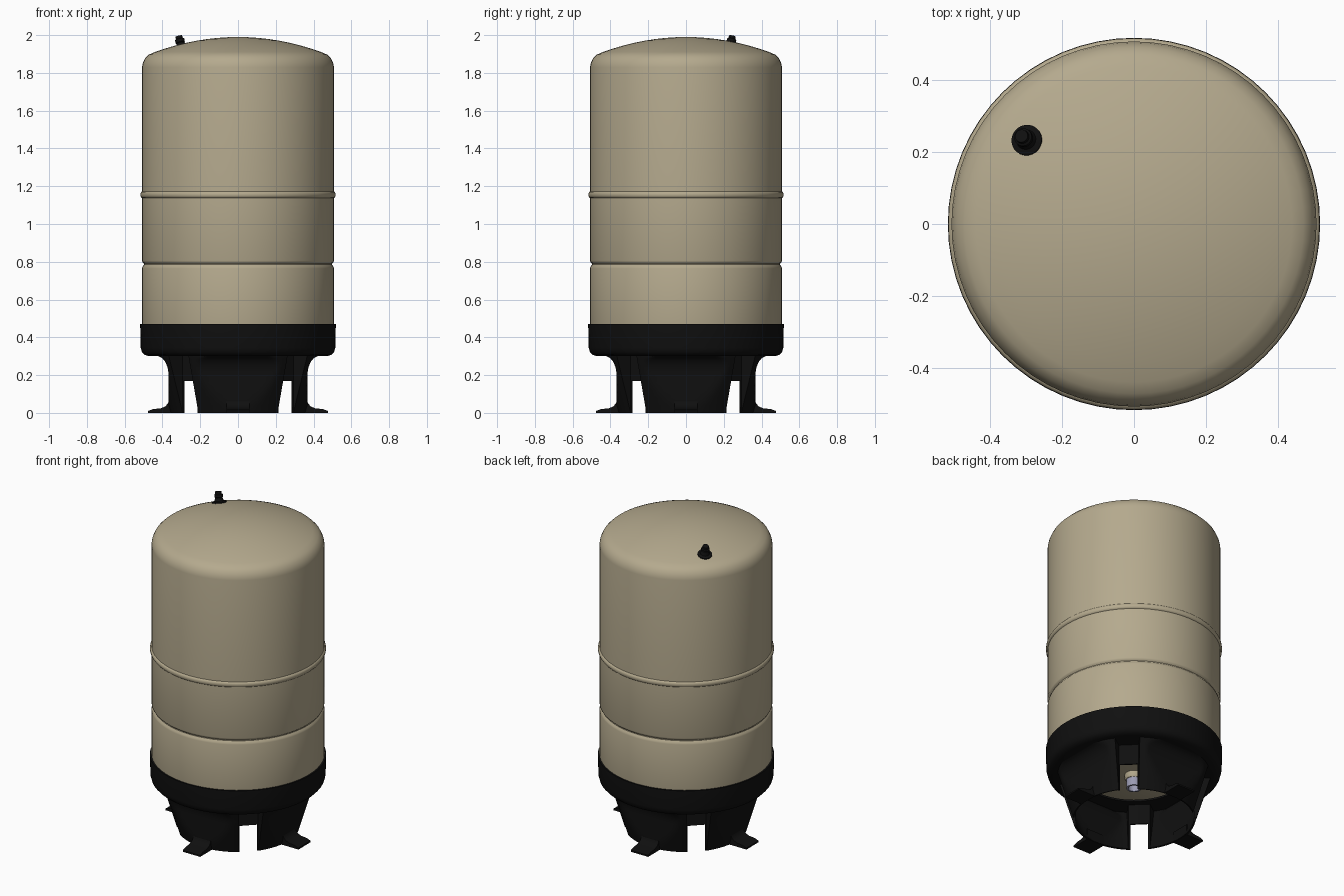
import bpy, bmesh, math
from mathutils import Vector

if "Cube" in bpy.data.objects:
    bpy.data.objects.remove(bpy.data.objects["Cube"])


def material(name, rgb):
    m = bpy.data.materials.new(name)
    m.diffuse_color = (*rgb, 1)
    m.use_nodes = True
    m.node_tree.nodes["Principled BSDF"].inputs["Base Color"].default_value = m.diffuse_color
    return m


BEIGE = material("beige_paint", (0.46, 0.40, 0.27))
BLACK = material("black_plastic", (0.005, 0.005, 0.005))
STEEL = material("steel", (0.33, 0.33, 0.45))


def make(name, bm, mat):
    bmesh.ops.remove_doubles(bm, verts=bm.verts, dist=1e-5)
    bmesh.ops.recalc_face_normals(bm, faces=bm.faces)
    me = bpy.data.meshes.new(name)
    bm.to_mesh(me)
    bm.free()
    ob = bpy.data.objects.new(name, me)
    bpy.context.collection.objects.link(ob)
    if mat:
        me.materials.append(mat)
    return ob


def activate(ob):
    bpy.ops.object.select_all(action='DESELECT')
    ob.select_set(True)
    bpy.context.view_layer.objects.active = ob


def smooth(ob, angle=35):
    activate(ob)
    bpy.ops.object.shade_smooth_by_angle(angle=math.radians(angle))


def lathe(name, profile, mat, seg=64, closed=False):
    bm = bmesh.new()
    rings = [[bm.verts.new((r * math.cos(2 * math.pi * i / seg),
                            r * math.sin(2 * math.pi * i / seg), z))
              for i in range(seg)] for r, z in profile]
    pairs = list(zip(rings, rings[1:]))
    if closed:
        pairs.append((rings[-1], rings[0]))
    for a, b in pairs:
        for i in range(seg):
            j = (i + 1) % seg
            bm.faces.new((a[i], a[j], b[j], b[i]))
    bmesh.ops.dissolve_degenerate(bm, dist=1e-6, edges=bm.edges)
    ob = make(name, bm, mat)
    smooth(ob)
    return ob


def prism(bm, outline, half_width, angle):
    """Extrude a (radius, z) outline sideways and turn it about z."""
    c, s = math.cos(angle), math.sin(angle)
    sides = [[bm.verts.new((x * c - w * s, x * s + w * c, z)) for x, z in outline]
             for w in (-half_width, half_width)]
    n = len(outline)
    bm.faces.new(sides[0])
    bm.faces.new(sides[1][::-1])
    for i in range(n):
        j = (i + 1) % n
        bm.faces.new((sides[0][i], sides[0][j], sides[1][j], sides[1][i]))


# Tank: domed ends, rolled groove and raised bead
cap = [(r, 1.99 - r * r / 2.44) for r in [0.055 * i for i in range(9)]]
cap += [(0.472, 1.897), (0.492, 1.877), (0.504, 1.852), (0.508, 1.83)]
bottom = [(r, 2.29 - z) for r, z in cap]
groove = [(0.508, 0.765), (0.505, 0.775), (0.497, 0.785), (0.497, 0.79),
          (0.505, 0.797), (0.508, 0.806)]
bead = [(0.508, 1.138), (0.513, 1.141), (0.517, 1.149), (0.517, 1.161),
        (0.513, 1.169), (0.508, 1.172)]
lathe("tank", bottom + groove + bead + cap[::-1], BEIGE)

# Base band: cup that holds the tank bottom
lathe("base_band", [(0.506, 0.47), (0.518, 0.47), (0.515, 0.345), (0.509, 0.322),
                    (0.495, 0.307), (0.47, 0.30), (0.31, 0.30), (0.31, 0.312),
                    (0.465, 0.312), (0.49, 0.325), (0.506, 0.36)], BLACK, closed=True)


# Stand skirt: cone with flat recesses at the feet and channels at the arches
def skirt_radius(d, z):
    t = max(0, (z - 0.2) / 0.1)
    flat = 0.368 + 0.06 * (1 - math.sqrt(max(0, 1 - t * t)))
    r = min(0.36 + 0.3 * z, flat / math.cos(math.radians(45 - abs(d))))
    if abs(d) < 9.3:
        r = min(r, 0.357 / math.cos(math.radians(d)))
    return r


half = [9.2, 9.4] + [11 + 2 * i for i in range(17)]
offsets = [-d for d in half[::-1]] + [-4.5, 0, 4.5] + half
columns = [(q * 90 + 45 + d, d) for q in range(4) for d in offsets]
levels = [0, 0.04, 0.08, 0.12, 0.16, 0.2, 0.22, 0.24, 0.26, 0.275, 0.288, 0.296, 0.302]
bm = bmesh.new()
grid = []
for a, d in columns:
    a = math.radians(a)
    grid.append([bm.verts.new((skirt_radius(d, min(z, 0.3)) * math.cos(a),
                               skirt_radius(d, min(z, 0.3)) * math.sin(a), z))
                 for z in levels])
for i, col in enumerate(grid):
    nxt = grid[(i + 1) % len(grid)]
    for k in range(len(levels) - 1):
        bm.faces.new((col[k], nxt[k], nxt[k + 1], col[k + 1]))
skirt = make("stand_skirt", bm, BLACK)
solid = skirt.modifiers.new("thickness", 'SOLIDIFY')
solid.thickness = 0.01
solid.offset = -1

# Arch openings on the four diagonals
bm = bmesh.new()
for q in range(4):
    prism(bm, [(0.25, -0.05), (0.5, -0.05), (0.5, 0.12), (0.25, 0.12)],
          0.053, math.radians(45 + 90 * q))
for f in [f for f in bm.faces if f.normal.length >= 0]:
    f.normal_update()
tops = [f for f in bm.faces if all(v.co.z > 0.1 for v in f.verts)]
rims = [e for f in tops for e in f.edges if e.calc_length() > 0.2]
bmesh.ops.bevel(bm, geom=rims, offset=0.05, segments=6, profile=0.5, affect='EDGES')
for v in bm.verts:
    if v.co.z > 0:
        v.co.z += 0.05
cutter = make("arch_cutter", bm, None)
cutter.hide_render = True
cut = skirt.modifiers.new("arches", 'BOOLEAN')
cut.operation = 'DIFFERENCE'
cut.solver = 'EXACT'
cut.object = cutter
activate(skirt)
for m in ("thickness", "arches"):
    bpy.ops.object.modifier_apply(modifier=m)
bpy.data.objects.remove(cutter)
smooth(skirt, 30)

# Four mounting feet
bm = bmesh.new()
foot = [(0.352, 0), (0.477, 0), (0.477, 0.01), (0.45, 0.02), (0.41, 0.024),
        (0.385, 0.034), (0.37, 0.052), (0.365, 0.07), (0.352, 0.07)]
for q in range(4):
    prism(bm, foot, 0.062, math.radians(90 * q))
smooth(make("mounting_feet", bm, BLACK), 30)

# Water connection under the tank
lathe("pipe_collar", [(0, 0.35), (0.055, 0.35), (0.055, 0.275), (0.048, 0.265),
                      (0, 0.265)], BEIGE, 32)
lathe("water_pipe", [(0.03, 0.29), (0.045, 0.29), (0.045, 0.21), (0.034, 0.21),
                     (0.034, 0.28), (0.03, 0.28)], STEEL, 32, closed=True)

# Air valve, standing square to the dome
valve = lathe("air_valve", [(0, -0.01), (0.043, -0.01), (0.043, 0.005), (0.028, 0.01),
                            (0.021, 0.028), (0.025, 0.032), (0.025, 0.048),
                            (0.019, 0.052), (0.018, 0.066), (0, 0.066)], BLACK, 24)
x, y = -0.298, 0.233
valve.location = (x, y, 1.99 - (x * x + y * y) / 2.44)
valve.rotation_euler = Vector((x / 1.22, y / 1.22, 1)).to_track_quat('Z', 'Y').to_euler()
